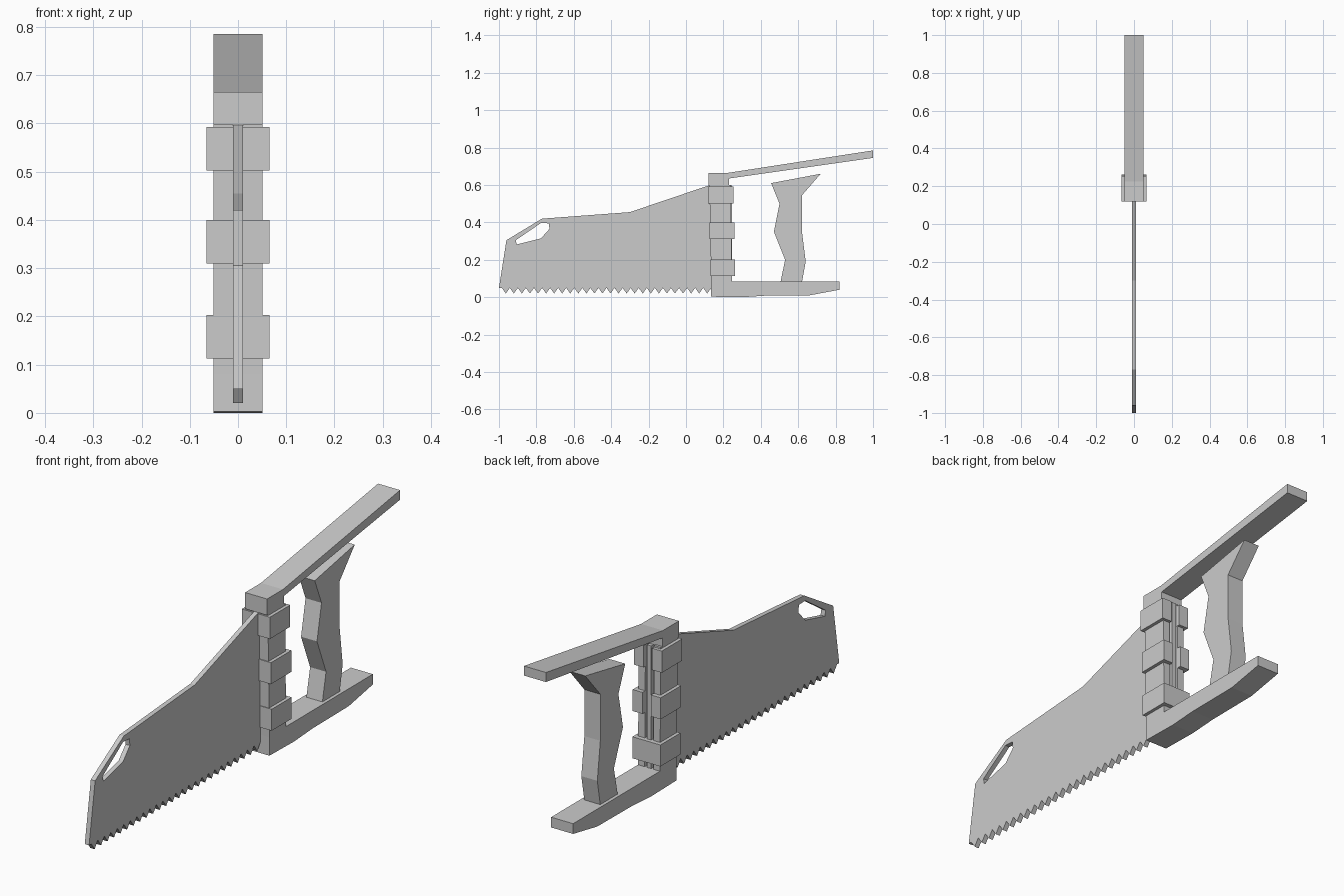
import bpy
import bmesh

cube = bpy.data.objects.get("Cube")
if cube:
    bpy.data.objects.remove(cube, do_unlink=True)

grey = bpy.data.materials.new("plain grey")
grey.use_nodes = True
colour = (0.6, 0.6, 0.6, 1)
grey.diffuse_color = colour
bsdf = next(n for n in grey.node_tree.nodes if n.type == 'BSDF_PRINCIPLED')
bsdf.inputs["Base Color"].default_value = colour


def slab(name, x0, x1, *loops):
    """Extrude a (y, z) outline, with optional hole loops, from x0 to x1."""
    bm = bmesh.new()
    edges = []
    for loop in loops:
        vs = [bm.verts.new((x0, y, z)) for y, z in loop]
        edges += [bm.edges.new((a, b)) for a, b in zip(vs, vs[1:] + vs[:1])]
    if len(loops) == 1:
        bm.faces.new(vs)
    else:
        bmesh.ops.triangle_fill(bm, edges=edges, use_beauty=True)
    out = bmesh.ops.extrude_face_region(bm, geom=bm.faces[:])
    moved = [g for g in out["geom"] if isinstance(g, bmesh.types.BMVert)]
    bmesh.ops.translate(bm, verts=moved, vec=(x1 - x0, 0, 0))
    bmesh.ops.recalc_face_normals(bm, faces=bm.faces[:])
    mesh = bpy.data.meshes.new(name)
    bm.to_mesh(mesh)
    bm.free()
    mesh.materials.append(grey)
    obj = bpy.data.objects.new(name, mesh)
    bpy.context.collection.objects.link(obj)
    return obj


def box_loop(y0, y1, z0, z1):
    return [(y0, z0), (y1, z0), (y1, z1), (y0, z1)]


# Blade with a toothed lower edge and a hanging hole
teeth = 26
start, end = -0.985, 0.135
pitch = (end - start) / teeth
outline = [(-1, 0.05), (-0.96, 0.305), (-0.77, 0.42), (-0.3, 0.455),
           (0.12, 0.597), (0.245, 0.597), (0.245, 0.08), (end, 0.08)]
for i in range(teeth):
    root = end - i * pitch
    outline += [(root, 0.05), (root - pitch / 2, 0.02)]
outline.append((start, 0.05))
hole = [(-0.905, 0.282), (-0.91, 0.305), (-0.775, 0.397), (-0.733, 0.395),
        (-0.73, 0.365), (-0.775, 0.315)]
slab("blade", -0.01, 0.01, outline, hole)

# Upper arm and lower arm of the frame
slab("upper_arm", -0.051, 0.051,
     [(0.12, 0.597), (0.12, 0.665), (0.225, 0.665), (1, 0.785),
      (1, 0.745), (0.23, 0.635), (0.23, 0.597)])
slab("lower_arm", -0.051, 0.051,
     [(0.135, 0.003), (0.135, 0.083), (0.82, 0.083), (0.82, 0.04),
      (0.66, 0.01), (0.42, 0.008), (0.3, 0)])

# Hand grip
slab("grip", -0.037, 0.037,
     [(0.455, 0.61), (0.72, 0.66), (0.62, 0.545), (0.62, 0.35),
      (0.64, 0.19), (0.62, 0.08), (0.505, 0.08), (0.53, 0.2),
      (0.47, 0.35), (0.5, 0.5)])

# Spine: a core with a flange each side, leaving a slot at the back
slab("spine_core", -0.03, 0.03,
     [(0.135, 0.08), (0.2, 0.08), (0.2, 0.6), (0.125, 0.6)])
for side, s in (("left", 1), ("right", -1)):
    slab("spine_flange_" + side, s * 0.02, s * 0.051,
         [(0.135, 0.08), (0.245, 0.08), (0.24, 0.6), (0.125, 0.6)])

# Raised clamps around the spine; only the lowest closes the slot
for name, z0, z1, y0 in (("middle", 0.31, 0.4, 0.125),
                         ("top", 0.502, 0.593, 0.118)):
    for side, s in (("left", 1), ("right", -1)):
        slab(f"{name}_clamp_{side}", s * 0.02, s * 0.065,
             box_loop(y0, y0 + 0.135, z0, z1))
    slab(name + "_clamp_bridge", -0.02, 0.02, box_loop(y0, 0.2, z0, z1))
slab("bottom_clamp", -0.065, 0.065, box_loop(0.13, 0.262, 0.113, 0.203))
